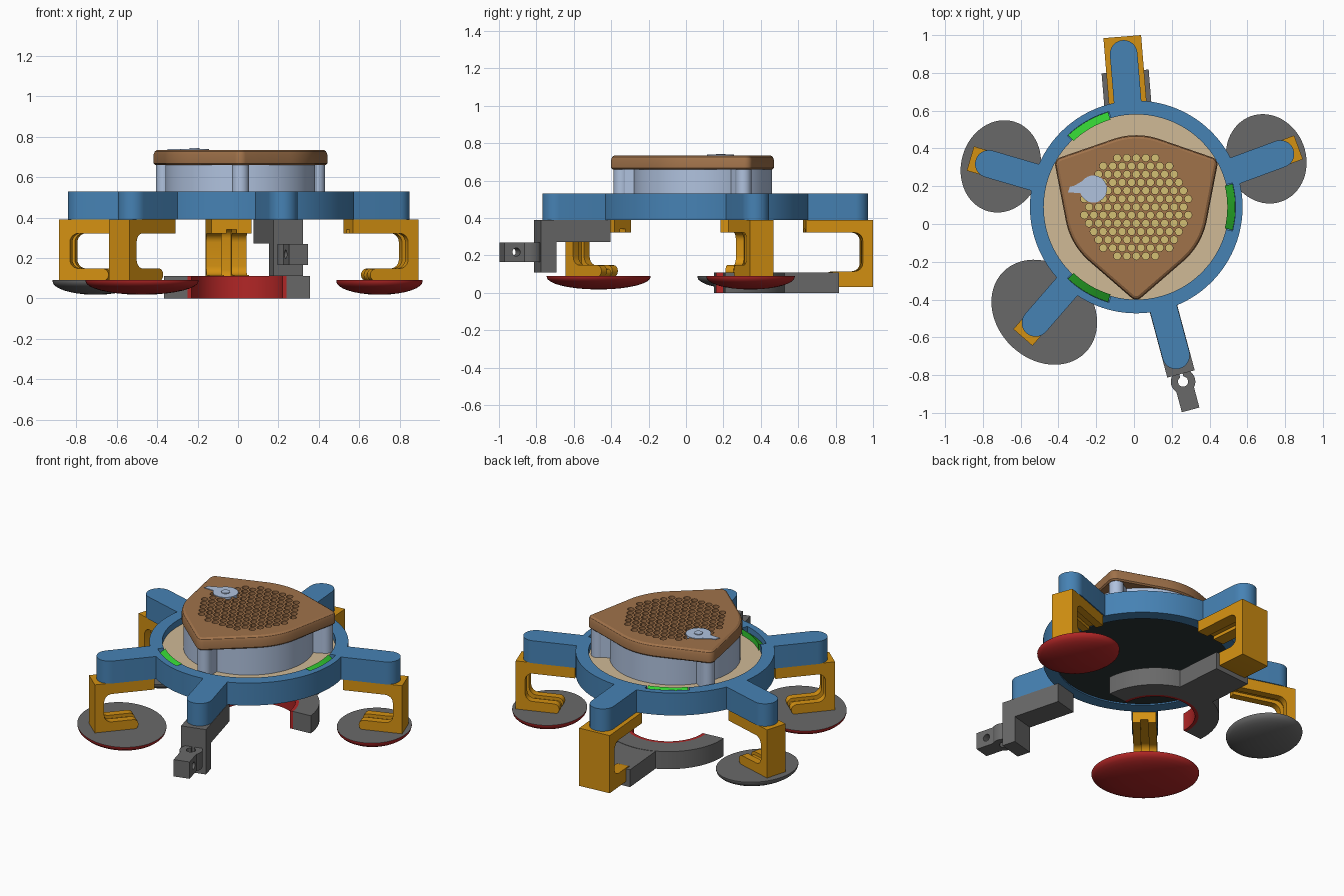
import bpy, bmesh, math
from math import cos, sin, radians, pi

if "Cube" in bpy.data.objects:
    bpy.data.objects.remove(bpy.data.objects["Cube"])

CX, CY = 0.012, 0.09          # hub centre


def material(name, r, g, b):
    m = bpy.data.materials.new(name)
    lin = [((c / 255 + 0.055) / 1.055) ** 2.4 for c in (r, g, b)]
    m.diffuse_color = (*lin, 1)
    m.use_nodes = True
    m.node_tree.nodes["Principled BSDF"].inputs["Base Color"].default_value = m.diffuse_color
    return m


BLUE = material("steel blue", 70, 130, 180)
GOLD = material("dark gold", 212, 145, 18)
GRAY = material("gray", 105, 105, 105)
RED = material("red", 178, 38, 38)
BROWN = material("brown", 160, 114, 74)
PALE = material("pale blue gray", 176, 194, 222)
TAN = material("tan", 208, 186, 150)
KHAKI = material("khaki", 212, 192, 115)
GREEN = material("green", 50, 205, 50)
DARK = material("dark slate", 42, 52, 52)


def loft(name, parts, mat, angle=0, closed=False):
    """Skin each part's list of loops; place it on the hub, turned by angle."""
    bm = bmesh.new()
    for loops in parts:
        rows = [[bm.verts.new(p) for p in loop] for loop in loops]
        n = len(rows[0])
        for a, b in zip(rows, rows[1:] + ([rows[0]] if closed else [])):
            for i in range(n):
                j = (i + 1) % n
                bm.faces.new((a[i], a[j], b[j], b[i]))
        if not closed:
            bm.faces.new(rows[0][::-1])
            bm.faces.new(rows[-1])
    bmesh.ops.recalc_face_normals(bm, faces=bm.faces)
    me = bpy.data.meshes.new(name)
    bm.to_mesh(me)
    bm.free()
    ob = bpy.data.objects.new(name, me)
    bpy.context.collection.objects.link(ob)
    ob.location = (CX, CY, 0)
    ob.rotation_euler.z = radians(angle)
    if mat:
        me.materials.append(mat)
    return ob


def slab(pts, z0, z1):                       # outline pulled up
    return [[(x, y, z) for x, y in pts] for z in (z0, z1)]


def side(pts, y0, y1):                       # (radius, height) profile pulled sideways
    return [[(r, y, z) for r, z in pts] for y in (y0, y1)]


def sweep(pts, a0, a1, n):                   # profile turned about the hub
    full = a1 - a0 == 360
    angs = [radians(a0 + (a1 - a0) * i / n) for i in range(n if full else n + 1)]
    return [[(r * cos(a), r * sin(a), z) for r, z in pts] for a in angs]


def arc(x, y, r, a0, a1, n=8):
    return [(x + r * cos(radians(a0 + (a1 - a0) * i / n)),
             y + r * sin(radians(a0 + (a1 - a0) * i / n))) for i in range(n + 1)]


def circle(x, y, r, n=32):
    return arc(x, y, r, 0, 360 - 360 / n, n - 1)


def rect(x0, x1, y0, y1):
    return [(x0, y0), (x1, y0), (x1, y1), (x0, y1)]


def cut(ob, cutter):
    cutter.hide_render = True
    mod = ob.modifiers.new("cut", 'BOOLEAN')
    mod.operation, mod.solver, mod.object = 'DIFFERENCE', 'EXACT', cutter
    bpy.context.view_layer.update()
    dg = bpy.context.evaluated_depsgraph_get()
    me = bpy.data.meshes.new_from_object(ob.evaluated_get(dg))
    ob.modifiers.clear()
    ob.data = me
    bpy.data.objects.remove(cutter)


# Hub ring with three notches holding green catches
ring = loft("hub_ring", [sweep(rect(.49, .563, .39, .53), 0, 360, 96)], BLUE, closed=True)
cut(ring, loft("notch_cutter", [sweep(rect(.47, .525, .47, .57), a - 14, a + 14, 10)
                                for a in (0, 120, 240)], None))
catch = [(.482, .46), (.524, .46), (.524, .495), (.482, .528)]
loft("catches", [sweep(catch, a - 13.5, a + 13.5, 10) for a in (0, 120, 240)], GREEN)
loft("floor_disc", [slab(circle(0, 0, .492, 96), .41, .49)], TAN)
loft("underside_disc", [slab(circle(0, 0, .492, 96), .398, .41)], DARK)

# Five radial arms
ARMS = {"right": 20.2, "back": 94.7, "left": 163.7, "front_left": 229, "front": 285}
for key, a in ARMS.items():
    outline = [(.54, -.073)] + arc(.813, 0, .073, -90, 90, 16) + [(.54, .073)]
    loft(key + "_arm", [slab(outline, .39, .53)], BLUE, a)


# C-shaped brackets with a groove along the inside
def c_profile(r0, r1, lip, zb, zl, wall, d):
    rad = (zl - zb) / 2
    f = .045
    w = r1 - wall + d
    zt, zi = .322 + d, zl - d
    return ([(r0, .39), (r0, zt)] + arc(w - f, zt - f, f, 90, 0, 6)
            + arc(w - f, zi + f, f, 0, -90, 6)
            + arc(lip + rad, zb + rad - d / 2, rad - d / 2, 90, 270, 8)
            + [(r1, zb), (r1, .39)])


def bracket(name, angle, half, groove, *dims):
    full, thin = c_profile(*dims, 0), c_profile(*dims, .02)
    loft(name, [side(full, -half, -groove), side(thin, -groove, groove),
                side(full, groove, half)], GOLD, angle)


for key in ("right", "left", "front_left"):
    bracket(key + "_bracket", ARMS[key], .067, .022, .568, .915, .66, .085, .148, .055)
bracket("back_bracket", ARMS["back"], .1, .025, .545, .905, .66, .03, .115, .055)


# Dished oval pads: flat top, domed underside
def pad(name, x, y, rx, ry, angle, under):
    loops = []
    for i in range(9):
        t = radians(4 + 86 * i / 8)
        s, z = sin(t), .085 - .067 * cos(t)
        loops.append([(rx * s * u, ry * s * v, z) for u, v in circle(0, 0, 1, 64)])
    loops.append([(rx * u, ry * v, .09) for u, v in circle(0, 0, 1, 64)])
    ob = loft(name, [loops], under, angle)
    ob.location = (x, y, 0)
    ob.data.materials.append(GRAY)
    for p in ob.data.polygons:
        p.material_index = 1 if p.normal.z > .9 else 0


pad("right_pad", .70, .345, .21, .24, ARMS["right"], RED)
pad("left_pad", -.705, .305, .21, .247, ARMS["left"], GRAY)
pad("front_left_pad", -.475, -.467, .25, .305, 226, RED)

# Curved shoe on the back bracket
back = ARMS["back"]
for nm, r0, r1, m in (("shoe", .245, .362, GRAY), ("shoe_liner", .225, .245, RED)):
    ob = loft(nm, [sweep(rect(r0, r1, 0, .11), -90, 90, 32)], m, back)
    ob.location = (-.005, .18, 0)
loft("shoe_stem", [slab(rect(.40, .72, -.125, .125), 0, .108)], GRAY, back)

# Front hanger with its clamp block
front = ARMS["front"]
hanger = [(.53, .39), (.53, .272), (.83, .272), (.83, .11), (.915, .11), (.915, .39)]
loft("front_hanger", [side(hanger, -.075, .075)], GRAY, front)
block = loft("clamp_block", [slab([(1.112, -.048), (1.112, .048)]
                                  + arc(.957, 0, .065, 48, 312, 24), .165, .27)], GRAY, front)
cut(block, loft("bore_cutter", [slab(circle(.957, 0, .027, 20), .1, .3)], None, front))
cut(block, loft("slit_cutter", [slab(rect(.90, .945, -.009, .009), .1, .3)], None, front))
cut(block, loft("pin_cutter", [side(circle(1.045, .218, .022, 20), -.1, .1)], None, front))

# Housing: round wall with three corner posts
loft("housing_wall", [sweep(rect(.345, .37, .48, .67), 0, 360, 96)], PALE, closed=True)
loft("housing_posts", [slab(circle(.435 * cos(radians(a)), .435 * sin(radians(a)), .042, 24),
                            .48, .67) for a in (30, 150, 270)], PALE)
loft("housing_corner_webs", [slab([(r * cos(radians(a + d)), r * sin(radians(a + d)))
                                   for r, d in ((.36, -6), (.43, -5), (.43, 5), (.36, 6))],
                                  .48, .67) for a in (30, 150, 270)], PALE)
loft("filter_disc", [slab(circle(0, 0, .343, 64), .48, .52)], KHAKI)


# Lid: rounded three-cornered plate with eased top edge and a grille
def shield(inset, z):
    pts = []
    t = math.degrees(math.acos(.34 / .45))
    for a in (30, 150, 270):
        pts += arc(.45 * cos(radians(a)), .45 * sin(radians(a)), .04 - inset, a - t, a + t, 8)
        pts += arc(0, 0, .38 - inset, a + t, a + 120 - t, 12)
    return [(x, y, z) for x, y in pts]


lid = loft("lid", [[shield(.008, .66), shield(0, .668), shield(0, .712),
                    shield(.006, .727), shield(.018, .735)]], BROWN)
holes = []
for j in range(-6, 7):
    for i in range(-7, 8):
        x, y = (i + .5 * (j % 2)) * .05, j * .0433
        if math.hypot(x, y) < .285:
            holes.append(slab(circle(x, y, .0195, 12), .6, .8))
cut(lid, loft("grille_cutter", holes, None))

# Dial with pointer on the lid
dx, dy = -.227, .095
loft("dial", [slab(circle(dx, dy, .072, 32), .70, .739)], PALE)
loft("dial_hub", [slab(circle(dx, dy, .025, 20), .735, .743)], PALE)
loft("dial_pointer", [slab([(dx - .135, dy - .018), (dx - .05, dy - .022), (dx - .03, dy + .06),
                            (dx - .1, dy + .018), (dx - .125, dy + .012)], .72, .739)], PALE)

bpy.ops.object.select_all(action='SELECT')
bpy.context.view_layer.objects.active = lid
bpy.ops.object.shade_smooth_by_angle(angle=radians(30))
